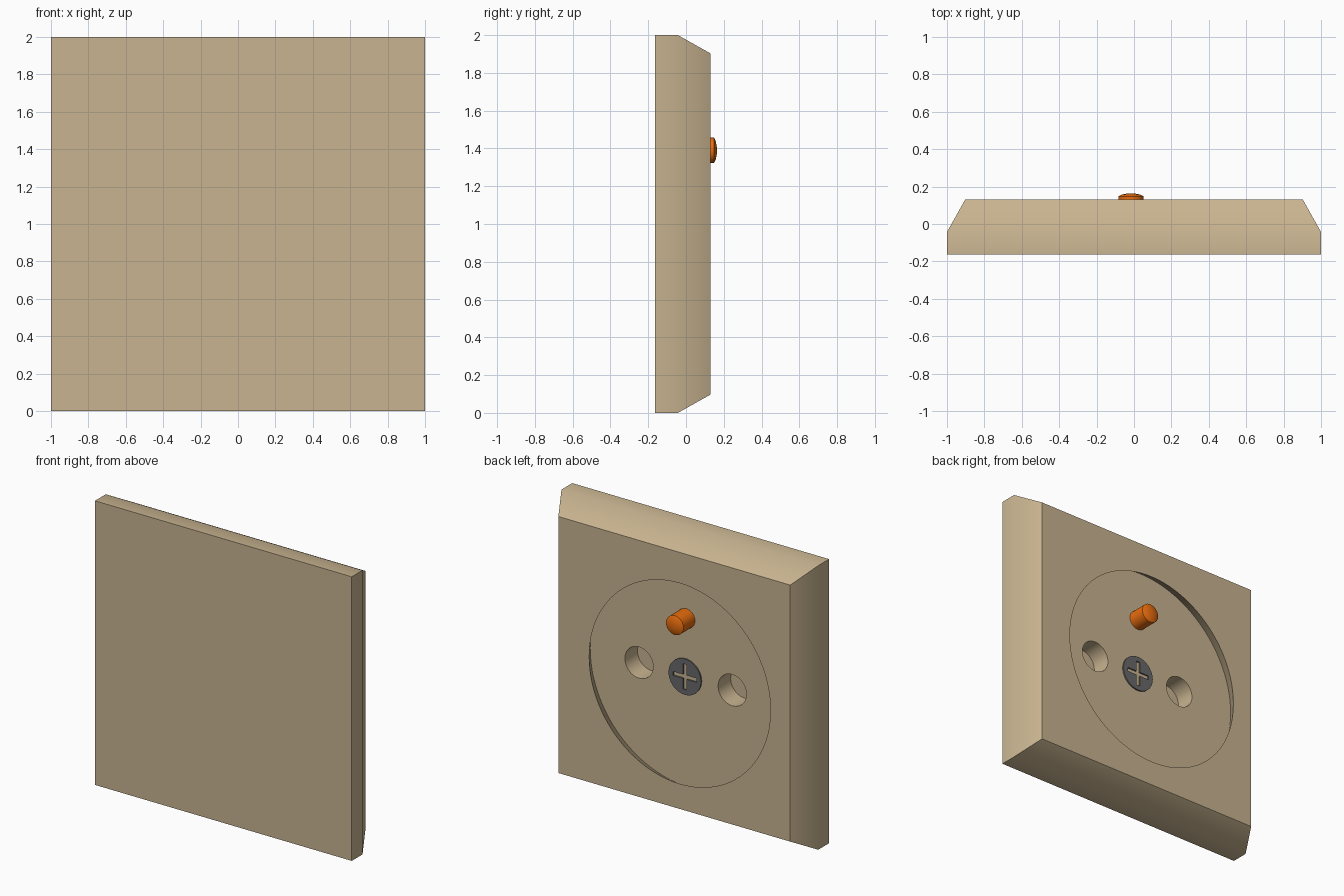
import bpy, bmesh, math

if "Cube" in bpy.data.objects:
    bpy.data.objects.remove(bpy.data.objects["Cube"], do_unlink=True)


def material(name, color):
    m = bpy.data.materials.new(name)
    m.use_nodes = True
    m.diffuse_color = (*color, 1)
    m.node_tree.nodes["Principled BSDF"].inputs["Base Color"].default_value = (*color, 1)
    return m


tan = material("tan plastic", (0.58, 0.455, 0.28))
orange = material("orange copper", (0.9, 0.17, 0.005))
grey = material("dark grey metal", (0.14, 0.14, 0.145))


def loft(name, rings, mat):
    """Skin a stack of matching closed rings and cap both ends."""
    bm = bmesh.new()
    loops = [[bm.verts.new(p) for p in ring] for ring in rings]
    n = len(loops[0])
    for a, b in zip(loops, loops[1:]):
        for i in range(n):
            j = (i + 1) % n
            bm.faces.new((a[i], a[j], b[j], b[i]))
    bm.faces.new(loops[0])
    bm.faces.new(loops[-1])
    bmesh.ops.recalc_face_normals(bm, faces=bm.faces)
    me = bpy.data.meshes.new(name)
    bm.to_mesh(me)
    bm.free()
    me.materials.append(mat)
    ob = bpy.data.objects.new(name, me)
    bpy.context.collection.objects.link(ob)
    return ob


def square(y, half):
    return [(sx * half, y, 1 + sz * half) for sx, sz in ((-1, -1), (1, -1), (1, 1), (-1, 1))]


def lathe(name, x, z, profile, mat, n=64):
    """Round part along y from (y, radius) pairs."""
    angles = [2 * math.pi * i / n for i in range(n)]
    rings = [[(x + r * math.cos(a), y, z + r * math.sin(a)) for a in angles] for y, r in profile]
    return loft(name, rings, mat)


def box(name, x, y, z, sx, sy, sz, mat):
    rings = [[(x + i * sx / 2, y + k * sy / 2, z + j * sz / 2)
              for i, j in ((-1, -1), (1, -1), (1, 1), (-1, 1))] for k in (-1, 1)]
    return loft(name, rings, mat)


def activate(ob):
    bpy.ops.object.select_all(action='DESELECT')
    ob.select_set(True)
    bpy.context.view_layer.objects.active = ob


def cut(ob, cutter):
    activate(ob)
    mod = ob.modifiers.new("cut", 'BOOLEAN')
    mod.operation = 'DIFFERENCE'
    mod.solver = 'EXACT'
    mod.object = cutter
    bpy.ops.object.modifier_apply(modifier=mod.name)
    bpy.data.objects.remove(cutter, do_unlink=True)


def smooth(ob):
    activate(ob)
    bpy.ops.object.shade_smooth_by_angle(angle=math.radians(30))


BACK, FLOOR = 0.13, 0.02
CX, CZ = -0.011, 0.98

# Square housing with chamfered back edges
housing = loft("housing", [square(-0.163, 1), square(-0.043, 1), square(BACK, 0.903)], tan)

# Round undercut recess
cut(housing, lathe("recess_cutter", -0.043, CZ,
                   [(FLOOR, 0.775), (BACK, 0.706), (0.2, 0.706)], tan, 96))

# Two contact holes in the recess floor
for side in (-1, 1):
    cut(housing, lathe("hole_cutter", CX + side * 0.363, CZ,
                       [(FLOOR - 0.14, 0.11), (FLOOR + 0.05, 0.11)], tan, 48))
smooth(housing)

# Earth pin with a low domed tip
pin = lathe("earth_pin", -0.016, 1.39,
            [(FLOOR - 0.02, 0.068), (0.148, 0.068), (0.157, 0.05), (0.163, 0.02)], orange, 32)
smooth(pin)

# Central screw with a cross slot
screw = lathe("screw", CX, CZ, [(FLOOR - 0.03, 0.126), (FLOOR + 0.01, 0.126)], grey, 48)
for sx, sz in ((0.18, 0.028), (0.028, 0.18)):
    cut(screw, box("slot_cutter", CX, FLOOR + 0.01, CZ, sx, 0.04, sz, grey))
smooth(screw)
